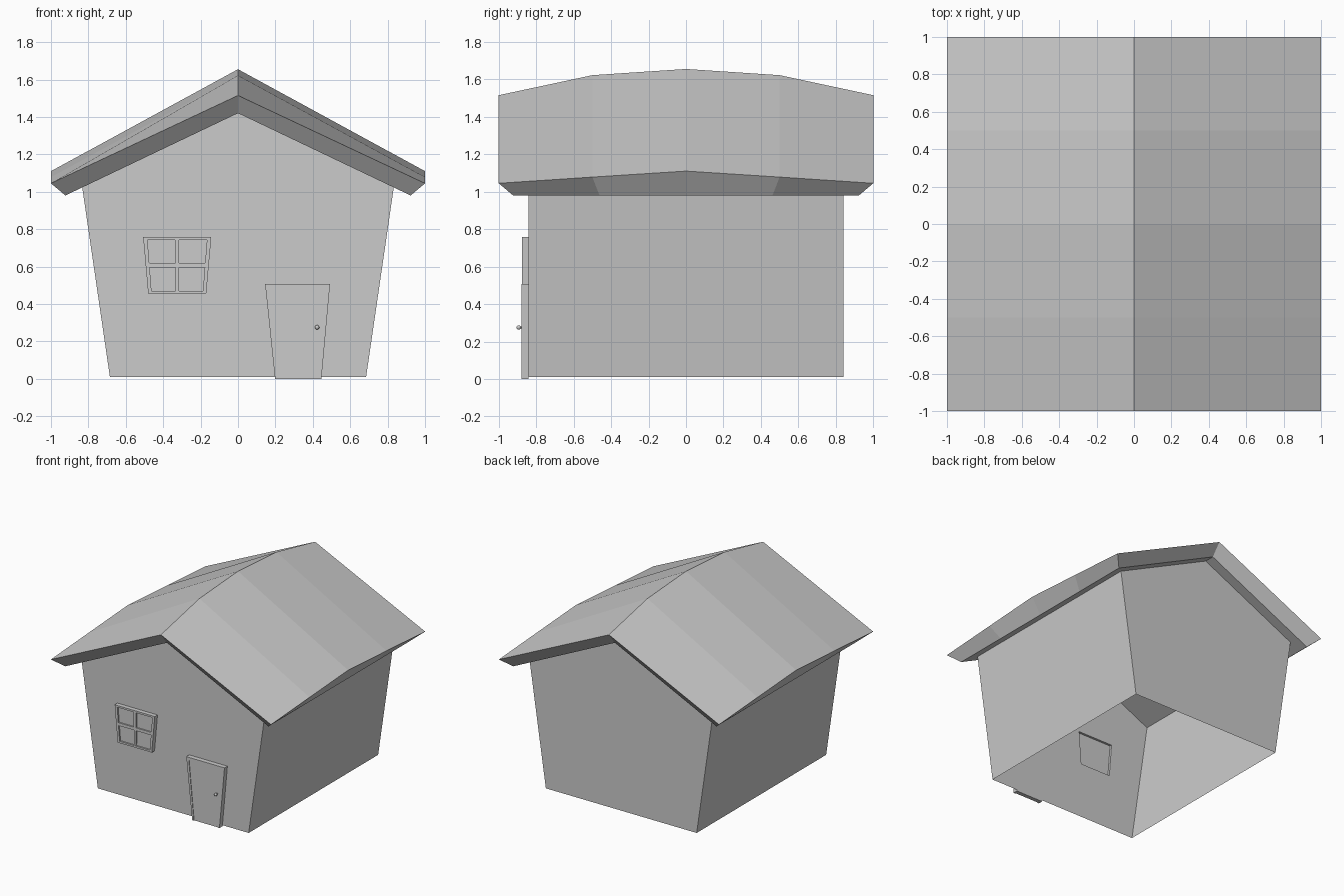
import bpy, bmesh
from mathutils import Vector, Matrix

cube = bpy.data.objects.get("Cube")
if cube:
    bpy.data.objects.remove(cube, do_unlink=True)

grey = bpy.data.materials.new("plain grey")
grey.use_nodes = True
tone = (0.6, 0.6, 0.6, 1)
grey.diffuse_color = tone
grey.node_tree.nodes["Principled BSDF"].inputs["Base Color"].default_value = tone


def finish(name, bm):
    bmesh.ops.recalc_face_normals(bm, faces=bm.faces)
    mesh = bpy.data.meshes.new(name)
    bm.to_mesh(mesh)
    bm.free()
    mesh.materials.append(grey)
    obj = bpy.data.objects.new(name, mesh)
    bpy.context.collection.objects.link(obj)
    return obj


def trapezoid(bottom, top, z0, z1):
    """Return a function placing (u, v) fractions inside a trapezoid as x, z."""
    def place(u, v):
        left = bottom[0] + (top[0] - bottom[0]) * v
        right = bottom[1] + (top[1] - bottom[1]) * v
        return left + (right - left) * u, z0 + (z1 - z0) * v
    return place


def outline(place, u0, u1, v0, v1):
    return [place(u0, v0), place(u1, v0), place(u1, v1), place(u0, v1)]


def prism(bm, points, front, back):
    a = [bm.verts.new((x, front, z)) for x, z in points]
    b = [bm.verts.new((x, back, z)) for x, z in points]
    bm.faces.new(a)
    bm.faces.new(b[::-1])
    for i in range(len(a)):
        j = (i + 1) % len(a)
        bm.faces.new((a[i], b[i], b[j], a[j]))


WALL_Y = 0.84
window = trapezoid((-0.48, -0.17), (-0.507, -0.143), 0.455, 0.758)
door = trapezoid((0.198, 0.446), (0.145, 0.492), 0.0, 0.507)

# Walls: thin open shell leaning outward, with a window opening in the front
bm = bmesh.new()
profile = [(-0.685, 0.01), (0.685, 0.01), (0.833, 1.024), (0, 1.42), (-0.833, 1.024)]
front = [bm.verts.new((x, -WALL_Y, z)) for x, z in profile]
back = [bm.verts.new((x, WALL_Y, z)) for x, z in profile]
hole = [bm.verts.new((x, -WALL_Y, z)) for x, z in outline(window, 0.06, 0.94, 0.05, 0.95)]
edges = [bm.edges.new((ring[i], ring[i - 1])) for ring in (front, hole) for i in range(len(ring))]
bmesh.ops.triangle_fill(bm, edges=edges, use_beauty=True, normal=Vector((0, -1, 0)))
bm.faces.new(back)
for i, j in ((1, 2), (4, 0)):
    bm.faces.new((front[i], front[j], back[j], back[i]))
finish("walls", bm)

# Roof: crowned slab with a smaller flat-eaved underside
bm = bmesh.new()
rows = []
for y, ridge, eave in ((-1, 1.515, 1.045), (-0.5, 1.622, 1.078), (0, 1.655, 1.11),
                       (0.5, 1.622, 1.078), (1, 1.515, 1.045)):
    inset = 0.923
    section = [(-1, y, eave), (0, y, ridge), (1, y, eave),
               (inset, y * inset, 0.98), (0, y * inset, 1.42), (-inset, y * inset, 0.98)]
    rows.append([bm.verts.new(p) for p in section])
for a, b in zip(rows, rows[1:]):
    for i in range(6):
        j = (i + 1) % 6
        bm.faces.new((a[i], a[j], b[j], b[i]))
for end in (rows[0], rows[-1]):
    bm.faces.new((end[0], end[1], end[4], end[5]))
    bm.faces.new((end[1], end[2], end[3], end[4]))
finish("roof", bm)

# Window frame and crossbars
bm = bmesh.new()
for bar in ((0, 0.06, 0, 1), (0.94, 1, 0, 1), (0.06, 0.94, 0, 0.05), (0.06, 0.94, 0.95, 1)):
    prism(bm, outline(window, *bar), -0.876, -WALL_Y)
for bar in ((0.47, 0.53, 0.05, 0.95), (0.06, 0.47, 0.46, 0.54), (0.53, 0.94, 0.46, 0.54)):
    prism(bm, outline(window, *bar), -0.874, -0.862)
finish("window_frame", bm)

# Window pane
bm = bmesh.new()
prism(bm, outline(window, 0.05, 0.95, 0.04, 0.96), -0.863, -0.858)
finish("window_pane", bm)

# Door frame
bm = bmesh.new()
for bar in ((0, 0.06, 0, 1), (0.94, 1, 0, 1), (0.06, 0.94, 0.965, 1)):
    prism(bm, outline(door, *bar), -0.878, -WALL_Y)
finish("door_frame", bm)

# Door leaf
bm = bmesh.new()
prism(bm, outline(door, 0.06, 0.94, 0, 0.965), -0.873, -WALL_Y)
finish("door_leaf", bm)

# Door knob on a short stem
bm = bmesh.new()
bmesh.ops.create_uvsphere(bm, u_segments=12, v_segments=8, radius=0.012,
                          matrix=Matrix.Translation((0.423, -0.893, 0.275)))
turn = Matrix.Translation((0.423, -0.88, 0.275)) @ Matrix.Rotation(1.5708, 4, "X")
bmesh.ops.create_cone(bm, cap_ends=True, segments=8, radius1=0.005, radius2=0.005,
                      depth=0.02, matrix=turn)
knob = finish("door_knob", bm)
for face in knob.data.polygons:
    face.use_smooth = True
